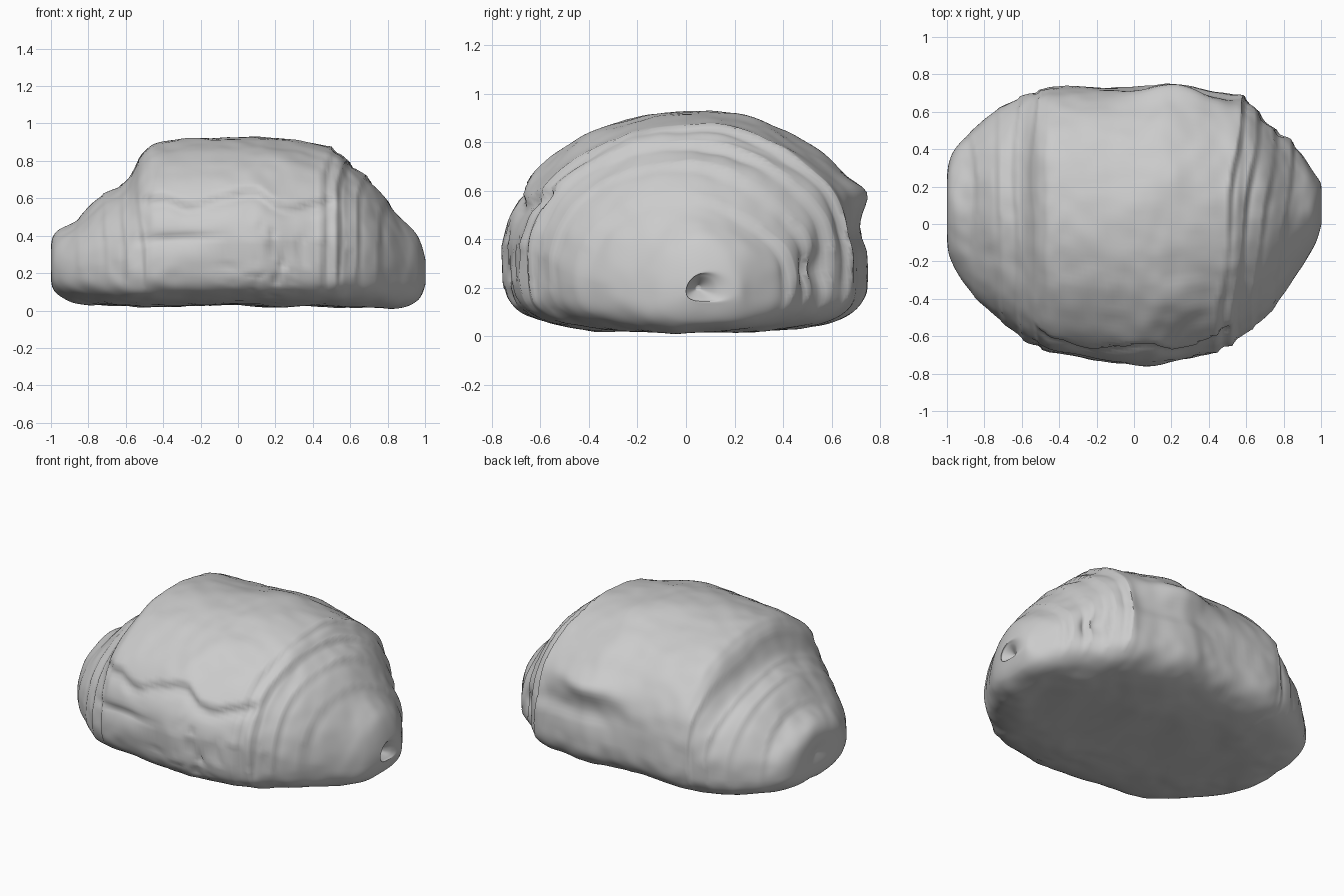
import bpy, bmesh, math
from mathutils import Vector, noise

cube = bpy.data.objects.get("Cube")
if cube:
    bpy.data.objects.remove(cube, do_unlink=True)

# Cross-sections along the roll: x, front y, back y, bottom z, top z
SECTIONS = [
    (-0.985, 0.09, 0.11, 0.25, 0.27),
    (-1.0, -0.06, 0.24, 0.17, 0.34),
    (-0.975, -0.2, 0.37, 0.1, 0.41),
    (-0.88, -0.36, 0.49, 0.05, 0.48),
    (-0.74, -0.49, 0.6, 0.03, 0.6),
    (-0.6, -0.61, 0.68, 0.025, 0.69),
    (-0.5, -0.66, 0.715, 0.02, 0.86),
    (-0.38, -0.7, 0.73, 0.025, 0.91),
    (0, -0.75, 0.735, 0.03, 0.925),
    (0.22, -0.73, 0.75, 0.02, 0.925),
    (0.5, -0.655, 0.7, 0.02, 0.865),
    (0.6, -0.58, 0.67, 0.02, 0.785),
    (0.72, -0.48, 0.56, 0.02, 0.675),
    (0.86, -0.29, 0.42, 0.02, 0.5),
    (0.96, -0.13, 0.28, 0.05, 0.39),
    (1.0, -0.01, 0.21, 0.13, 0.28),
    (0.99, 0.0, 0.13, 0.15, 0.25),
    (0.94, 0.04, 0.06, 0.19, 0.21),
]
STEPS, RING = 13, 144


def smooth(v):
    v = max(0.0, min(1.0, v))
    return v * v * (3 - 2 * v)


def bump(v, centre, width):
    return math.exp(-((v - centre) / width) ** 2)


def section(i, t):
    """Blend smoothly between neighbouring cross-sections."""
    last = len(SECTIONS) - 1
    a, b, c, d = (SECTIONS[max(0, min(last, i + k))] for k in (-1, 0, 1, 2))
    return [q + 0.5 * t * (r - p + t * (2*p - 5*q + 4*r - s + t * (3*(q - r) + s - p)))
            for p, q, r, s in zip(a, b, c, d)]


def relief(x, y, z):
    """Outward offset for the rolled layers, folds and crust texture."""
    p = Vector((x, y, z))
    above = smooth((z - 0.06) / 0.2)
    d = 0.016 * noise.noise(p * 4) + 0.006 * noise.noise(p * 11)
    # Overlapping layer edges toward both ends
    if x > 0:
        edges, u = (0.52, 0.6, 0.69, 0.79), x - (0.1 + 0.2 * (x - 0.5)) * y
        depth = 0.028
    else:
        edges, u = (0.52, 0.62, 0.72, 0.85), -x
        depth = 0.014
    depth *= 0.75 + 0.8 * noise.noise(p * 2.5)
    u += 0.04 * noise.noise(p * 2)
    for e in edges:
        gap = u - e
        if gap > 0:
            d -= above * depth * smooth(gap / 0.025) * math.exp(-gap / 0.035)
        else:
            d += above * 0.5 * depth * math.exp(gap / 0.04)
    middle = smooth((0.56 - abs(x)) / 0.08)
    if y < -0.3:
        # Ragged flap edge and crease across the front
        edge = 0.58 + 0.09 * noise.noise(Vector((x * 5, 1.3, 0)))
        gap = z - edge
        d += middle * (0.02 * smooth(gap / 0.02) * math.exp(-max(gap, 0) / 0.12)
                       - 0.015 * bump(gap, -0.02, 0.03))
        d -= 0.025 * bump(z, 0.4 + 0.05 * x, 0.025) * bump(x, -0.32, 0.2)
        # Small pits
        pits = max(0, noise.noise(p * 19) - 0.2)
        d -= 0.05 * pits * bump(x, 0.25, 0.25) * bump(z, 0.28, 0.17)
    if y > 0.3:
        # Overhanging lip and hollow at the back
        d += 0.05 * bump(z, 0.58, 0.06) * bump(x, 0.22, 0.22)
        d -= 0.03 * bump(z, 0.43, 0.07) * bump(x, 0.25, 0.3)
        d -= 0.05 * bump(z, 0.28, 0.09) * bump(y, 0.55, 0.06) * smooth(x * 3)
    return d


def ring_points(x, y0, y1, z0, z1):
    """Domed upper half with a flatter lower half, rounder toward the ends."""
    cy, hy = (y0 + y1) / 2, (y1 - y0) / 2
    zc = z0 + 0.36 * (z1 - z0)
    fade = smooth(hy / 0.3)
    base = 0.5 + 0.25 * smooth((abs(x) - 0.5) / 0.45)
    for k in range(RING):
        a = math.tau * k / RING
        c, s = math.cos(a), math.sin(a)
        power = base if s < 0 else 0.96 if c > 0 else 1.05
        y = cy + hy * math.copysign(abs(c) ** power, c)
        z = zc + (z1 - zc if s >= 0 else zc - z0) * math.copysign(abs(s) ** power, s)
        out = Vector((0, y - cy, z - zc)).normalized()
        yield Vector((x, y, z)) + out * relief(x, y, z) * fade


# Loft the roll as one continuous skin
bm = bmesh.new()
rings = []
for i in range(len(SECTIONS) - 1):
    for j in range(STEPS):
        rings.append([bm.verts.new(p) for p in ring_points(*section(i, j / STEPS))])
rings.append([bm.verts.new(p) for p in ring_points(*SECTIONS[-1])])
for r, n in zip(rings, rings[1:]):
    for k in range(RING):
        m = (k + 1) % RING
        bm.faces.new((r[k], r[m], n[m], n[k]))
bm.faces.new(rings[0])
bm.faces.new(rings[-1])
bmesh.ops.recalc_face_normals(bm, faces=bm.faces)

mesh = bpy.data.meshes.new("pastry_roll")
bm.to_mesh(mesh)
bm.free()
roll = bpy.data.objects.new("pastry_roll", mesh)
bpy.context.collection.objects.link(roll)

# Plain crust material
crust = bpy.data.materials.new("light_grey_crust")
crust.use_nodes = True
colour = (0.6, 0.6, 0.6, 1)
crust.diffuse_color = colour
crust.node_tree.nodes["Principled BSDF"].inputs["Base Color"].default_value = colour
mesh.materials.append(crust)

bpy.context.view_layer.objects.active = roll
roll.select_set(True)
bpy.ops.object.shade_smooth_by_angle(angle=math.radians(60))
